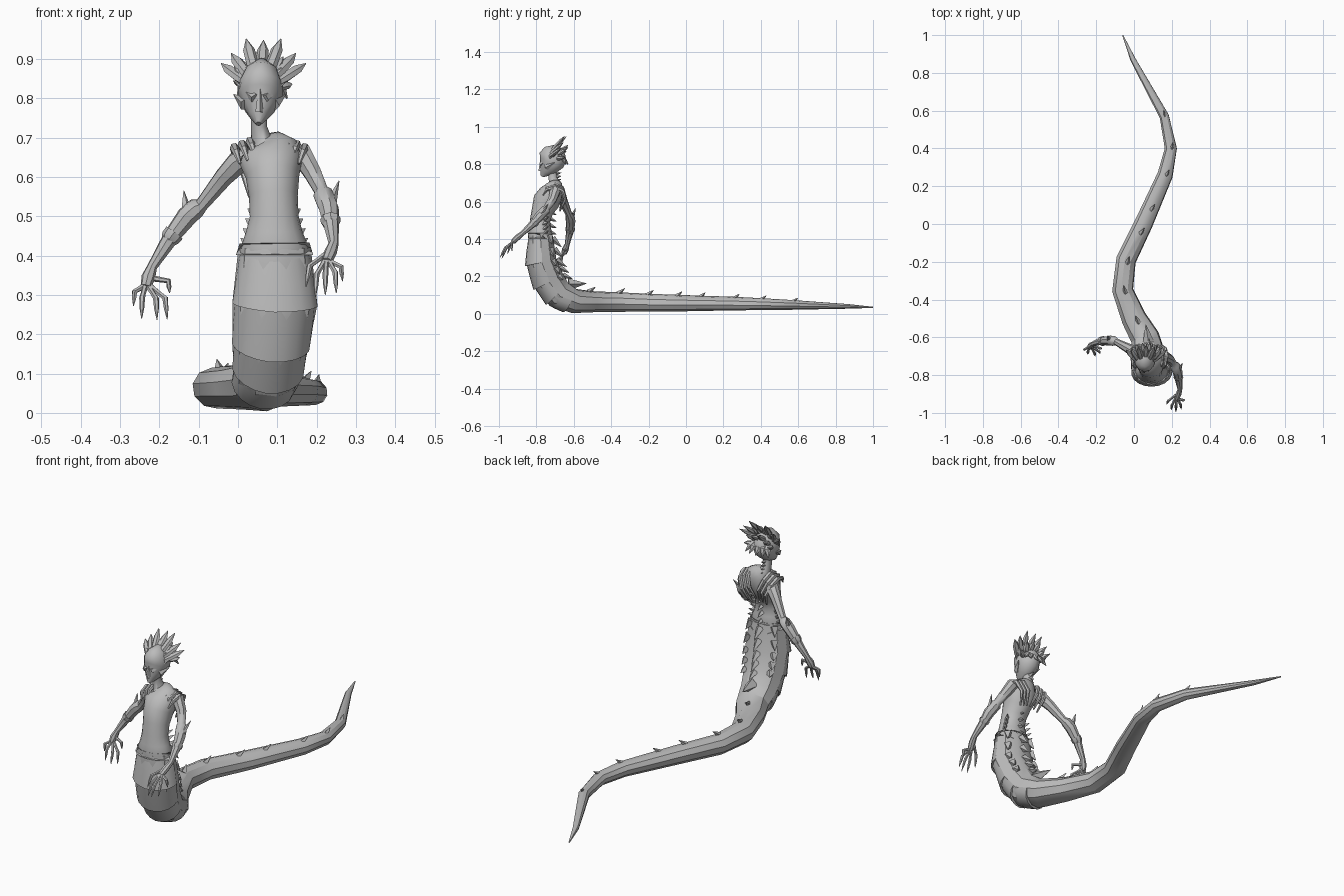
import bpy, bmesh, math
from mathutils import Vector as V

if "Cube" in bpy.data.objects:
    bpy.data.objects.remove(bpy.data.objects["Cube"])

grey = bpy.data.materials.new("stone grey")
grey.use_nodes = True
COLOR = (0.5, 0.5, 0.5, 1)
grey.diffuse_color = COLOR
grey.node_tree.nodes["Principled BSDF"].inputs["Base Color"].default_value = COLOR


def finish(name, bm, angle=40):
    bmesh.ops.recalc_face_normals(bm, faces=bm.faces)
    mesh = bpy.data.meshes.new(name)
    bm.to_mesh(mesh)
    bm.free()
    mesh.materials.append(grey)
    ob = bpy.data.objects.new(name, mesh)
    bpy.context.collection.objects.link(ob)
    bpy.ops.object.select_all(action='DESELECT')
    ob.select_set(True)
    bpy.context.view_layer.objects.active = ob
    bpy.ops.object.shade_smooth_by_angle(angle=math.radians(angle))
    return ob


def frames(path, side=V((1, 0, 0))):
    # centre, side axis, normal axis and two radii along a path
    pts = [V(p[:3]) for p in path]
    out = []
    for i, p in enumerate(path):
        t = (pts[min(i + 1, len(pts) - 1)] - pts[max(i - 1, 0)]).normalized()
        side = (side - t * side.dot(t)).normalized()
        out.append((pts[i], side, t.cross(side), p[3], p[-1]))
    return out


def on_ring(f, a, off=0):
    c, s, n, rs, rn = f
    return c + s * (rs + off) * math.cos(a) + n * (rn + off) * math.sin(a)


def tube(name, path, sides=8, angle=40, side=V((1, 0, 0))):
    bm = bmesh.new()
    rings = [[bm.verts.new(on_ring(f, math.tau * k / sides)) for k in range(sides)]
             for f in frames(path, side)]
    for a, b in zip(rings, rings[1:]):
        for k in range(sides):
            j = (k + 1) % sides
            bm.faces.new((a[k], a[j], b[j], b[k]))
    bm.faces.new(rings[0])
    bm.faces.new(rings[-1])
    return finish(name, bm, angle)


def spike(name, base, tip, r, r2=None, sides=5):
    b, t = V(base), V(tip)
    return tube(name, [(*b, r, r2 or r), (*b.lerp(t, 0.5), r * 0.55, (r2 or r) * 0.55),
                       (*t, 0.001)], sides, 30)


# Serpent body and tail
serpent = [
    (.093, -.778, .42, .092, .068), (.094, -.772, .28, .108, .084),
    (.083, -.735, .18, .098, .088), (.075, -.68, .105, .088, .082),
    (.058, -.60, .069, .078, .066), (0, -.5, .065, .068, .056),
    (-.06, -.35, .063, .057, .052), (-.042, -.19, .06, .054, .047),
    (.05, 0, .057, .05, .043), (.165, .26, .055, .042, .036),
    (.195, .4, .052, .033, .032), (.16, .57, .048, .026, .026),
    (-.005, .87, .04, .015, .012), (-.06, 1, .035, .003, .003)]
tube("serpent_tail", serpent, 10, 32)
spine = frames(serpent)


def skin(t, a, off=0):
    i = min(max(int(t), 0), len(spine) - 2)
    return on_ring(spine[i], a, off).lerp(on_ring(spine[i + 1], a, off), t - i)


# Overlapping belly plates with a dipped lower edge
for i, (t0, t1) in enumerate([(.1, 1), (.95, 2), (1.95, 2.8), (2.75, 3.6)]):
    bm = bmesh.new()
    cols = []
    for k in range(11):
        u = k / 5 - 1
        a = math.pi / 2 + u * 1.6
        edge = 1 - abs(u) ** 4
        end = t1 + .06 * (1 - abs(u))
        p = [skin(t0 + .12 * (1 - abs(u)), a, -.002), skin((t0 + end) / 2, a, .003 * edge),
             skin(end, a, .009 * edge), skin(end + .01, a, -.006)]
        cols.append([bm.verts.new(q) for q in p])
    for a, b in zip(cols, cols[1:]):
        for j in range(3):
            bm.faces.new((a[j], a[j + 1], b[j + 1], b[j]))
    finish(f"belly_plate_{i}", bm, 30)

# Dorsal barbs down the back and along the tail
for i, t in enumerate([.15, .6, 1.1, 1.6, 2.2, 3.1, 4.7, 5.9, 6.9, 7.75, 8.3, 9, 10, 11]):
    base = skin(t, -math.pi / 2, -.008)
    ahead = (skin(t + .1, -math.pi / 2) - skin(t - .1, -math.pi / 2)).normalized()
    up = (base - skin(t, math.pi / 2)).normalized()
    size = 1.5 if i == 5 else 1 - .035 * i
    spike(f"dorsal_barb_{i}", base, base + ahead * .05 * size + up * .042 * size,
          .02 * size, sides=4)

# Small scale fins beside the spine
for i in range(5):
    for s in (-1, 1):
        t = .05 + i * .5
        a = -math.pi / 2 + s * .8
        p = skin(t, a, -.006)
        spike(f"back_scale_{i}_{s}", p, skin(t + .32, a, .014), .022, sides=4)

# Torso and neck
torso = [
    (.093, -.78, .385, .082, .06), (.093, -.78, .42, .087, .066),
    (.092, -.78, .46, .072, .058), (.092, -.78, .50, .062, .054),
    (.09, -.768, .55, .062, .058), (.088, -.748, .60, .068, .072),
    (.084, -.722, .64, .08, .066), (.08, -.705, .67, .074, .052),
    (.068, -.70, .69, .044, .038), (.058, -.705, .70, .026, .028),
    (.053, -.712, .73, .02, .024), (.053, -.715, .77, .021, .024)]
tube("torso", torso, 16, 50)
tf = frames(torso)

# Hip sash with a pointed front, and waist folds at the back
bm = bmesh.new()
cols = []
for k in range(16):
    a = math.tau * k / 16
    drop = max(0, -math.sin(a)) ** 5 * .03
    hi, lo = on_ring(tf[1], a, .002), on_ring(spine[0], a, .006)
    cols.append([bm.verts.new(hi + V((0, 0, .012))),
                 bm.verts.new(V((lo.x, lo.y, .402 - drop)))])
for a, b in zip(cols, cols[1:] + cols[:1]):
    bm.faces.new((a[0], a[1], b[1], b[0]))
finish("hip_sash", bm, 40)
for i in range(4):
    for s in (-1, 1):
        z = .43 + i * .025
        x = .092 + s * (.076 - .006 * i)
        spike(f"waist_fold_{i}_{s}", (x - s * .01, -.76, z),
              (x + s * .009, -.735, z + .014), .014, sides=4)
    spike(f"waist_spine_{i}", (.092, -.732, .44 + i * .035),
          (.092, -.692, .425 + i * .035), .014, sides=4)

# Collar ridges over each shoulder, and neck vertebrae
for s in (-1, 1):
    for i in range(3):
        x = .08 + s * (.045 + .02 * i)
        z = .685 - .008 * i
        tube(f"collar_ridge_{i}_{s}", [
            (x - s * .01, -.765, z - .035, .004), (x, -.745, z - .005, .009),
            (x + s * .004, -.70, z + .006, .012), (x, -.66, z - .012, .011),
            (x - s * .02, -.645, z - .06, .009), (x - s * .035, -.675, z - .12, .004)], 6)
for i in range(4):
    z = .695 + i * .018
    spike(f"neck_vertebra_{i}", (.055, -.695, z), (.055, -.667, z + .006), .011, sides=4)

# Arms: upper arm, flared cuff at the elbow, forearm
arms = {
    "left": [(.13, -.705, .66, .026), (.162, -.70, .657, .03), (.19, -.715, .61, .024),
             (.212, -.745, .565, .019), (.217, -.75, .555, .027), (.231, -.785, .52, .026),
             (.236, -.815, .485, .021), (.243, -.875, .43, .013), (.236, -.90, .41, .016),
             (.226, -.925, .385, .014)],
    "right": [(.03, -.69, .655, .026), (0, -.675, .638, .03), (-.036, -.655, .60, .025),
              (-.092, -.625, .53, .018), (-.105, -.62, .522, .026), (-.13, -.617, .50, .027),
              (-.172, -.62, .445, .021), (-.218, -.635, .372, .013), (-.228, -.645, .345, .018),
              (-.234, -.652, .322, .014)]}
spikes = {"left": (.257, -.735, .59), "right": (-.138, -.59, .565)}
tips = {
    "left": [(.173, -.955, .32), (.197, -.985, .295), (.222, -.995, .30),
             (.25, -.98, .305), (.266, -.93, .335)],
    "right": [(-.174, -.66, .305), (-.18, -.685, .238), (-.206, -.70, .237),
              (-.245, -.69, .24), (-.266, -.665, .272)]}
for side, path in arms.items():
    tube(f"{side}_arm", path, 8, 40)
    cuff, palm, wrist = V(path[5][:3]), V(path[-1][:3]), V(path[-3][:3])
    spike(f"{side}_elbow_spike", cuff, spikes[side], .018)
    mid = V(path[6][:3])
    tube(f"{side}_forearm_band", [(*cuff.lerp(mid, .75), .026), (*mid, .025),
                                  (*mid.lerp(wrist, .12), .019)], 8, 30)
    for i, tip in enumerate(tips[side]):
        tip = V(tip)
        root = wrist.lerp(palm, .6 if i == 0 else 1) + V(((tip.x - palm.x) * .2, 0, 0))
        bend = root.lerp(tip, .5) + V(((tip.x - palm.x) * .3, -.006, .012))
        tube(f"{side}_finger_{i}", [(*root, .008), (*root.lerp(bend, .6), .0065),
                                    (*bend, .0075), (*bend.lerp(tip, .5), .006),
                                    (*tip, .001)], 6)

# Head with pointed chin
tube("head", [
    (.052, -.77, .735, .007, .009), (.053, -.757, .755, .024, .028),
    (.055, -.738, .78, .043, .05), (.057, -.718, .81, .057, .068),
    (.058, -.712, .84, .056, .074), (.06, -.70, .87, .042, .06),
    (.06, -.69, .895, .012, .02)], 12, 45)
spike("nose_ridge", (.053, -.778, .765), (.056, -.775, .85), .011)
for s in (-1, 1):
    spike(f"brow_{s}", (.055 + s * .012, -.775, .80), (.056 + s * .068, -.71, .845), .013)
    spike(f"cheek_{s}", (.055 + s * .035, -.745, .785), (.055 + s * .066, -.70, .81), .018)

# Crest of swept-back feathers, in fanned rows
rows = [(7, 1.0, -.64, .145, .118), (6, .85, -.665, .105, .09),
        (5, .7, -.69, .085, .062), (6, 1.15, -.625, .09, .075)]
for r, (count, spread, y, height, width) in enumerate(rows):
    for k in range(count):
        u = 2 * k / (count - 1) - 1
        a = u * spread * 1.15
        tip = V((.065 + width * math.sin(a), y - .025 * abs(u),
                 .815 + height * math.cos(a * .9) - (.012 if k % 2 else 0)))
        root = V((.059 + .035 * math.sin(a), -.735 + .014 * r, .82 + .035 * math.cos(a)))
        tube(f"crest_feather_{r}_{k}", [
            (*root, .009), (*root.lerp(tip, .35), .015, .012),
            (*root.lerp(tip, .72), .015, .01), (*tip, .001)], 6, 35)

# Lower feathers covering the back of the head
for k in range(5):
    a = (k - 2) * .5
    root = V((.059 + .04 * math.sin(a), -.685, .85))
    tip = V((.062 + .075 * math.sin(a), -.66 + .03 * math.cos(a), .80))
    tube(f"nape_feather_{k}", [(*root, .01), (*root.lerp(tip, .4) + V((0, .012, 0)), .017, .012),
                               (*tip, .002)], 6, 35)
